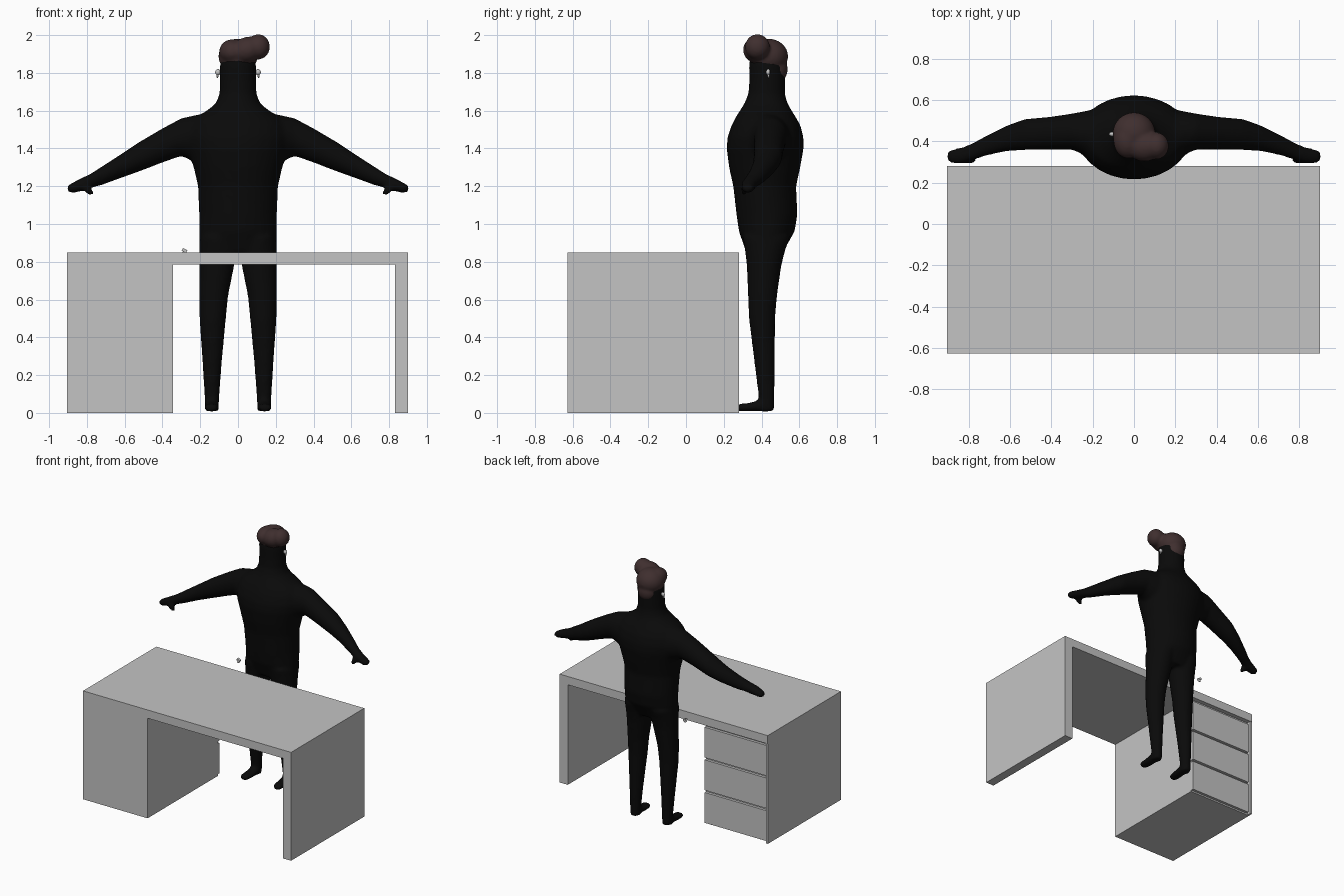
import bpy, bmesh, math
from mathutils import Matrix, Vector


def material(name, col):
    m = bpy.data.materials.new(name)
    m.diffuse_color = (*col, 1)
    return m


GREY = material("desk_grey", (0.55, 0.55, 0.55))
BLACK = material("suit_black", (0.003, 0.003, 0.003))
BROWN = material("hair_brown", (0.05, 0.028, 0.028))


def finish(name, bm, mat):
    bmesh.ops.recalc_face_normals(bm, faces=bm.faces[:])
    me = bpy.data.meshes.new(name)
    bm.to_mesh(me)
    bm.free()
    me.materials.append(mat)
    ob = bpy.data.objects.new(name, me)
    bpy.context.collection.objects.link(ob)
    return ob


def box(name, x0, x1, y0, y1, z0, z1, mat=GREY):
    bm = bmesh.new()
    bmesh.ops.create_cube(bm, size=1)
    for v in bm.verts:
        v.co = ((x0 + x1) / 2 + v.co.x * (x1 - x0),
                (y0 + y1) / 2 + v.co.y * (y1 - y0),
                (z0 + z1) / 2 + v.co.z * (z1 - z0))
    return finish(name, bm, mat)


def loft(bm, rings, n=28):
    """Skin a list of ellipses given as (centre, half axis, half axis)."""
    loops = []
    for c, u, w in rings:
        angles = [2 * math.pi * i / n for i in range(n)]
        loops.append([bm.verts.new(Vector(c) + Vector(u) * math.cos(a) + Vector(w) * math.sin(a))
                      for a in angles])
    for a, b in zip(loops, loops[1:]):
        for i in range(n):
            j = (i + 1) % n
            bm.faces.new((a[i], a[j], b[j], b[i]))
    bm.faces.new(loops[0][::-1])
    bm.faces.new(loops[-1])


def upright(z, cx, hw, y0, y1):
    return ((cx, (y0 + y1) / 2, z), (hw, 0, 0), (0, (y1 - y0) / 2, 0))


def sideways(s, x, y0, y1, z0, z1):
    return ((s * x, (y0 + y1) / 2, (z0 + z1) / 2),
            (0, (y1 - y0) / 2, 0), (0, 0, (z1 - z0) / 2))


def blob(bm, c, r, rot=(0, 'Y')):
    m = (Matrix.Translation(c) @ Matrix.Rotation(math.radians(rot[0]), 4, rot[1])
         @ Matrix.Diagonal((*r, 1)))
    bmesh.ops.create_uvsphere(bm, u_segments=24, v_segments=16, radius=1, matrix=m)


def fuse(ob, voxel, smooth):
    """Merge overlapping volumes into one soft skin."""
    r = ob.modifiers.new("fuse", 'REMESH')
    r.mode = 'VOXEL'
    r.voxel_size = voxel
    r.use_smooth_shade = True
    s = ob.modifiers.new("soften", 'SMOOTH')
    s.factor = 0.5
    s.iterations = smooth


# Desk: top, drawer pedestal, side panel
box("desk_top", -0.905, 0.9, -0.628, 0.28, 0.785, 0.85)
box("desk_pedestal", -0.905, -0.345, -0.628, 0.245, 0.0, 0.785)
box("pedestal_side", -0.905, -0.888, 0.245, 0.277, 0.0, 0.785)
box("desk_side_panel", 0.83, 0.9, -0.628, 0.28, 0.0, 0.785)
for i in range(3):
    z = 0.012 + i * 0.256
    box(f"drawer_{i + 1}", -0.88, -0.347, 0.245, 0.266, z, z + 0.238)

# Figure: torso and head
bm = bmesh.new()
loft(bm, [upright(z, 0, hw, y0, y1) for z, hw, y0, y1 in (
    (0.845, 0.19, 0.32, 0.51), (0.89, 0.203, 0.305, 0.535), (0.96, 0.206, 0.28, 0.575),
    (1.05, 0.206, 0.267, 0.59), (1.2, 0.212, 0.25, 0.583), (1.3, 0.235, 0.228, 0.605),
    (1.4, 0.265, 0.215, 0.623), (1.46, 0.275, 0.22, 0.622), (1.52, 0.26, 0.24, 0.607),
    (1.565, 0.225, 0.263, 0.582), (1.6, 0.165, 0.285, 0.56), (1.64, 0.116, 0.31, 0.537),
    (1.69, 0.098, 0.33, 0.524), (1.76, 0.096, 0.335, 0.525), (1.84, 0.096, 0.333, 0.525),
    (1.91, 0.085, 0.345, 0.51))])

for s in (-1, 1):
    # Legs
    loft(bm, [upright(z, s * cx, hw, y0, y1) for z, cx, hw, y0, y1 in (
        (0.008, 0.138, 0.036, 0.375, 0.468), (0.08, 0.138, 0.039, 0.385, 0.468),
        (0.25, 0.137, 0.05, 0.364, 0.47), (0.5, 0.134, 0.07, 0.333, 0.472),
        (0.62, 0.129, 0.077, 0.328, 0.482), (0.78, 0.113, 0.093, 0.322, 0.505),
        (0.86, 0.106, 0.1, 0.312, 0.525), (0.93, 0.105, 0.098, 0.3, 0.55))])
    # Feet
    loft(bm, [((s * x, y, 0.008 + h), (w, 0, 0), (0, 0, h)) for x, y, w, h in (
        (0.143, 0.268, 0.024, 0.016), (0.142, 0.285, 0.037, 0.021),
        (0.141, 0.33, 0.041, 0.022), (0.139, 0.39, 0.038, 0.03),
        (0.138, 0.44, 0.036, 0.032), (0.138, 0.466, 0.026, 0.024))])
    # Arms and hands
    loft(bm, [sideways(s, *r) for r in (
        (0.14, 0.3, 0.56, 1.3, 1.585), (0.22, 0.325, 0.55, 1.325, 1.578),
        (0.3, 0.36, 0.535, 1.36, 1.56), (0.4, 0.36, 0.52, 1.325, 1.507),
        (0.53, 0.358, 0.508, 1.275, 1.43), (0.62, 0.352, 0.475, 1.243, 1.37),
        (0.72, 0.33, 0.425, 1.206, 1.306), (0.78, 0.308, 0.392, 1.19, 1.267),
        (0.83, 0.293, 0.372, 1.173, 1.243), (0.875, 0.292, 0.363, 1.163, 1.22),
        (0.905, 0.303, 0.35, 1.172, 1.203))])
    # Thumbs
    blob(bm, (s * 0.795, 0.308, 1.182), (0.04, 0.018, 0.02), (-s * 45, 'Y'))
fuse(finish("figure_body", bm, BLACK), 0.013, 5)

# Hair: skull cap, swept quiff and nape
bm = bmesh.new()
blob(bm, (0.0, 0.437, 1.888), (0.104, 0.104, 0.093))
blob(bm, (-0.03, 0.405, 1.912), (0.07, 0.088, 0.066))
blob(bm, (0.05, 0.375, 1.922), (0.085, 0.073, 0.068), (-18, 'Y'))
blob(bm, (0.108, 0.378, 1.938), (0.061, 0.066, 0.067))
blob(bm, (0.0, 0.475, 1.82), (0.072, 0.064, 0.075))
fuse(finish("hair", bm, BROWN), 0.009, 6)

# Earpieces: bud and short stem
for s, side in ((-1, "left"), (1, "right")):
    bm = bmesh.new()
    blob(bm, (s * 0.106, 0.435, 1.804), (0.015, 0.011, 0.016))
    blob(bm, (s * 0.109, 0.437, 1.79), (0.006, 0.006, 0.017))
    ob = finish(f"earpiece_{side}", bm, GREY)
    ob.data.shade_smooth()

# Small loose trinket: block with a round cap
bm = bmesh.new()
place = Matrix.Translation((-0.283, 0.414, 0.86)) @ Matrix.Rotation(math.radians(25), 4, 'Y')
bmesh.ops.create_cube(bm, size=1, matrix=place @ Matrix.Diagonal((0.026, 0.02, 0.016, 1)))
bmesh.ops.create_cone(bm, cap_ends=True, segments=12, radius1=0.009, radius2=0.009, depth=0.012,
                      matrix=place @ Matrix.Translation((0.004, 0, -0.013)))
finish("trinket", bm, GREY)
